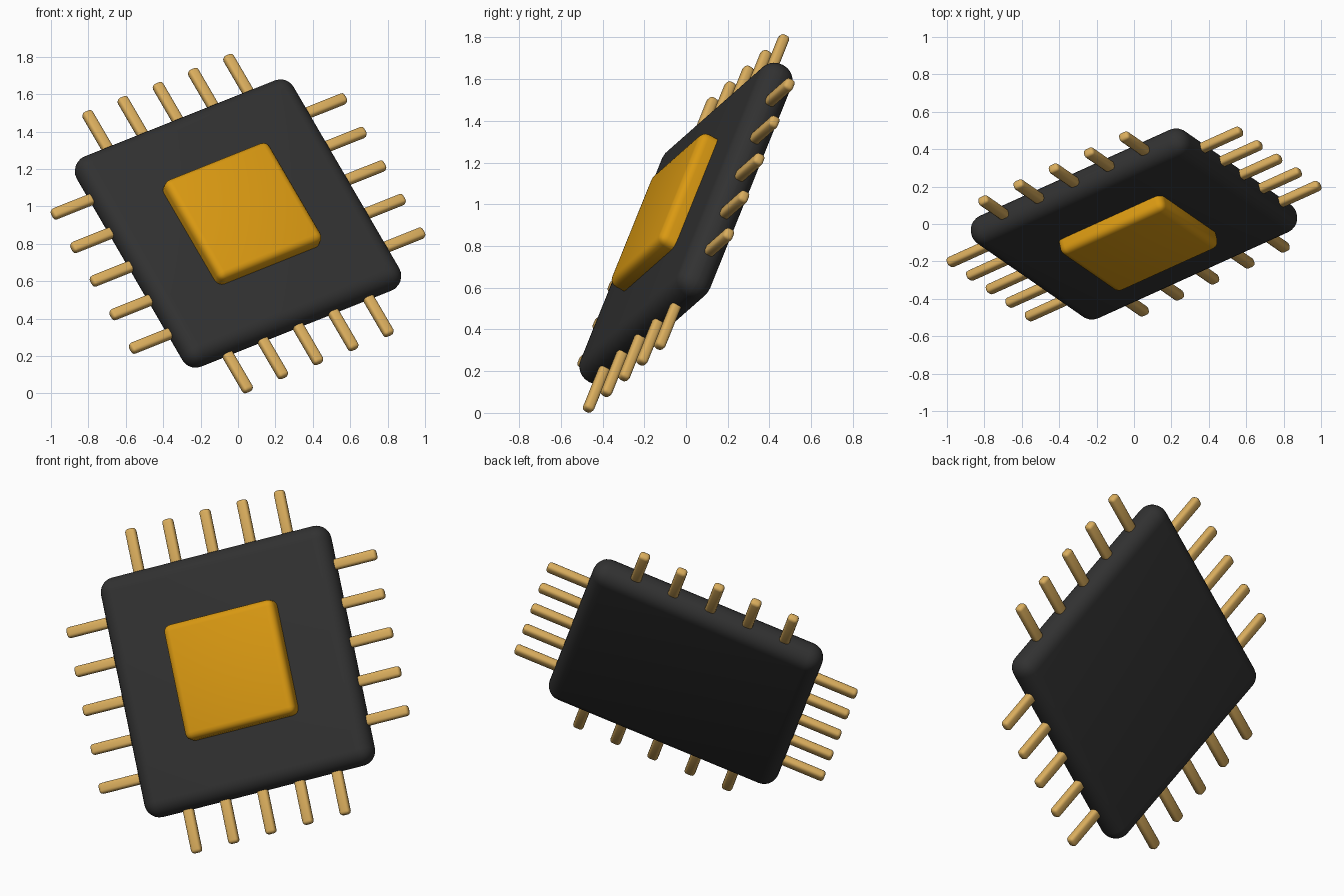
import bpy, bmesh, math
from mathutils import Matrix, Vector

if "Cube" in bpy.data.objects:
    bpy.data.objects.remove(bpy.data.objects["Cube"])

# Tilted frame of the chip: u = right, v = up along the face, n = out of the face
u = Vector((0.856, 0.388, 0.342)).normalized()
v = Vector((-0.472, 0.331, 0.817))
v = (v - u * v.dot(u)).normalized()
n = u.cross(v)
FRAME = Matrix.Translation((0, 0, 0.908)) @ Matrix((u, v, n)).transposed().to_4x4()


def material(name, colour):
    m = bpy.data.materials.new(name)
    m.diffuse_color = (*colour, 1)
    m.use_nodes = True
    m.node_tree.nodes["Principled BSDF"].inputs["Base Color"].default_value = m.diffuse_color
    return m


black = material("black_plastic", (0.031, 0.031, 0.031))
gold = material("gold_cap", (0.70, 0.32, 0.006))
brass = material("brass_pins", (0.70, 0.42, 0.11))


def rounded_box(name, size, centre, radius, segments, mat, turn=0.0):
    """Box with rounded edges, placed in the tilted frame."""
    bm = bmesh.new()
    bmesh.ops.create_cube(bm, size=1)
    bmesh.ops.scale(bm, vec=size, verts=bm.verts)
    bmesh.ops.bevel(bm, geom=bm.edges[:], offset=radius, segments=segments,
                    profile=0.5, affect='EDGES')
    bm.transform(FRAME @ Matrix.Rotation(turn, 4, 'Z') @ Matrix.Translation(centre))
    me = bpy.data.meshes.new(name)
    bm.to_mesh(me)
    bm.free()
    me.materials.append(mat)
    ob = bpy.data.objects.new(name, me)
    bpy.context.collection.objects.link(ob)
    bpy.ops.object.select_all(action='DESELECT')
    ob.select_set(True)
    bpy.context.view_layer.objects.active = ob
    bpy.ops.object.shade_smooth_by_angle(angle=math.radians(40))
    return ob


# Main slab and raised centre cap
rounded_box("chip_body", (1.352, 1.352, 0.172), (0, 0, 0), 0.083, 6, black)
rounded_box("centre_cap", (0.65, 0.65, 0.20), (0, 0, 0.07), 0.04, 4, gold)

# Five pins on each of the four sides
TIP, ROOT, STEP = 0.9155, 0.60, 0.22
for side in range(4):
    for i in range(-2, 3):
        rounded_box(f"pin_{side + 1}_{i + 3}", (TIP - ROOT, 0.06, 0.05),
                    ((TIP + ROOT) / 2, i * STEP, 0), 0.018, 3, brass,
                    side * math.pi / 2)
